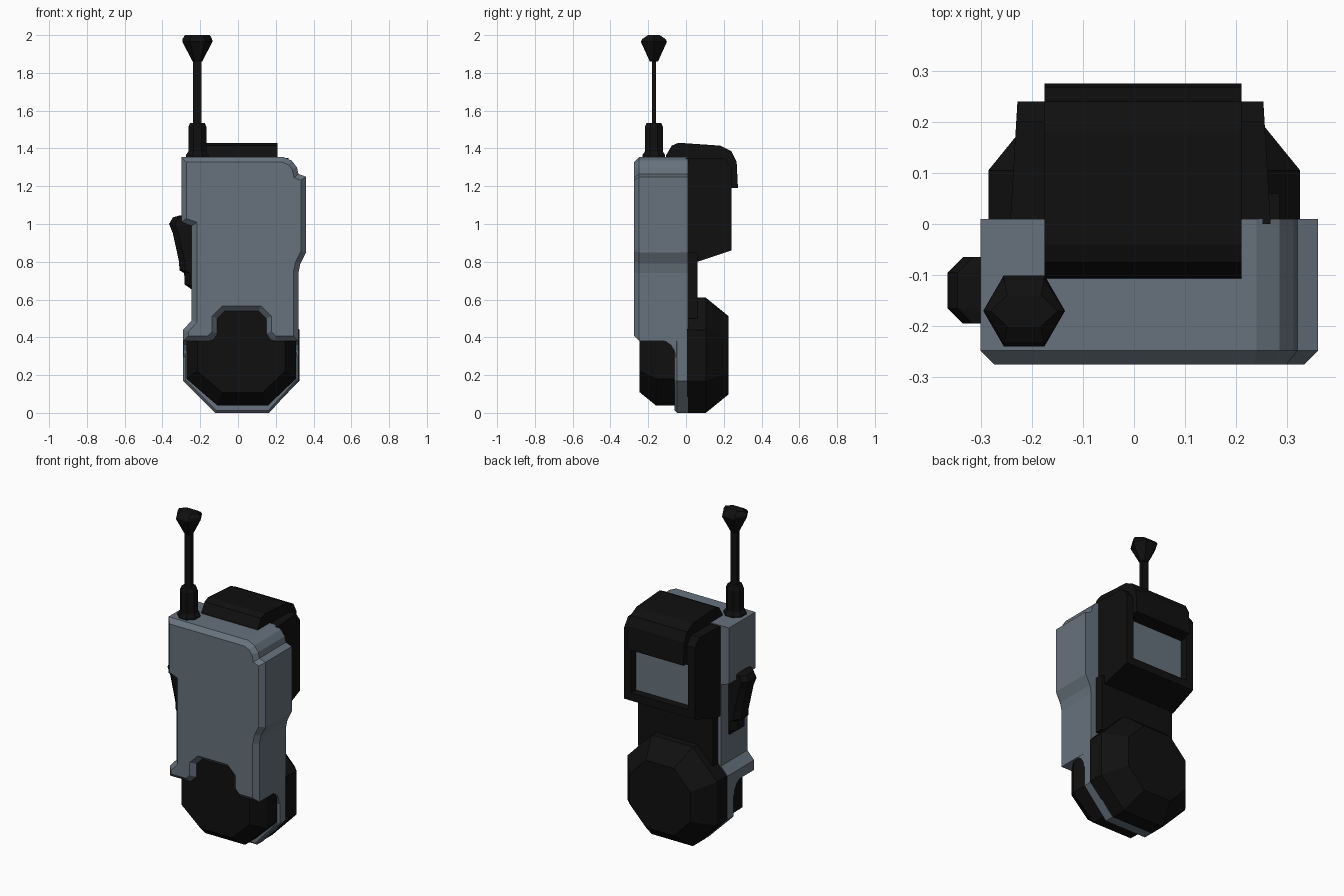
import bpy, bmesh, math

old = bpy.data.objects.get("Cube")
if old:
    bpy.data.objects.remove(old, do_unlink=True)


def material(name, rgb):
    m = bpy.data.materials.new(name)
    m.use_nodes = True
    m.diffuse_color = (*rgb, 1)
    bsdf = m.node_tree.nodes["Principled BSDF"]
    bsdf.inputs["Base Color"].default_value = (*rgb, 1)
    bsdf.inputs["Roughness"].default_value = 0.7
    return m


grey = material("slate grey", (0.135, 0.17, 0.205))
black = material("matte black", (0.005, 0.005, 0.005))


def loft(name, loops, mats, edit=None):
    """Bridge closed loops of points, cap both ends, then run an optional edit."""
    bm = bmesh.new()
    rings = [[bm.verts.new(p) for p in loop] for loop in loops]
    n = len(rings[0])
    for a, b in zip(rings, rings[1:]):
        for i in range(n):
            j = (i + 1) % n
            bm.faces.new((a[i], a[j], b[j], b[i]))
    first = bm.faces.new(rings[0])
    bm.faces.new(rings[-1])
    bmesh.ops.recalc_face_normals(bm, faces=bm.faces)
    if edit:
        edit(bm, first)
    mesh = bpy.data.meshes.new(name)
    bm.to_mesh(mesh)
    bm.free()
    for m in mats:
        mesh.materials.append(m)
    obj = bpy.data.objects.new(name, mesh)
    bpy.context.collection.objects.link(obj)
    return obj


def at_y(outline, y, scale=1, center=(0, 0)):
    cx, cz = center
    return [(cx + (x - cx) * scale, y, cz + (z - cz) * scale) for x, z in outline]


def along_x(profile, x0, x1):
    return [[(x, y, z) for y, z in profile] for x in (x0, x1)]


def chamfer_front(width):
    def edit(bm, first):
        bmesh.ops.bevel(bm, geom=list(first.edges), offset=width, segments=1,
                        affect='EDGES', clamp_overlap=False)
    return edit


# Main body shell, notched at the bottom for the front dome
neck = [(-0.11, 0.42), (-0.11, 0.5), (-0.07, 0.54),
        (0.11, 0.54), (0.15, 0.5), (0.15, 0.42)]
shell = [(-0.3, 1.355), (0.24, 1.355), (0.285, 1.335), (0.312, 1.3), (0.32, 1.265),
         (0.36, 1.25), (0.36, 0.85), (0.33, 0.79), (0.32, 0.74), (0.32, 0.38),
         (0.19, 0.38)] + neck[::-1] + [
         (-0.15, 0.38), (-0.29, 0.38), (-0.29, 0.44), (-0.245, 0.49),
         (-0.245, 0.99), (-0.3, 1.01)]
loft("body_shell", [at_y(shell, -0.275), at_y(shell, 0.01)], [grey], chamfer_front(0.027))

# Thin lower plate between the two domes
plate = [(-0.29, 0.42), (-0.29, 0.17), (-0.12, 0), (0.165, 0), (0.32, 0.17), (0.32, 0.42)]
loft("lower_plate", [at_y(plate, -0.06), at_y(plate, 0.01)], [grey], chamfer_front(0.012))

# Curved fillet joining the shell to the plate
arc = [(-0.14 + 0.085 * math.sin(t), 0.295 + 0.09 * math.cos(t))
       for t in (i * math.pi / 8 for i in range(5))]
loft("plate_fillet", along_x(arc + [(-0.02, 0.295), (-0.02, 0.39)], -0.289, 0.319), [grey])

# Front dome and its neck
dome = [(-0.273, 0.385), (-0.273, 0.18), (-0.11, 0.04),
        (0.16, 0.04), (0.307, 0.18), (0.307, 0.385)]
loft("front_dome", [at_y(dome, -0.245, 0.8, (0.017, 0.385)),
                    at_y(dome, -0.16), at_y(dome, -0.03)], [black])
tab = [(-0.15, 0.37)] + neck + [(0.19, 0.37)]
loft("front_neck", [at_y(tab, -0.245), at_y(tab, -0.1)], [black])

# Rear dome
octagon = [(-0.285, 0.17), (-0.12, 0), (0.16, 0), (0.325, 0.17),
           (0.325, 0.44), (0.16, 0.61), (-0.12, 0.61), (-0.285, 0.44)]
loft("rear_dome", [at_y(octagon, 0.225, 0.68, (0.02, 0.305)),
                   at_y(octagon, 0.105), at_y(octagon, 0.005)], [black])

# Rear panel between the dome and the display housing
panel = [(-0.225, 0.5), (0.285, 0.5), (0.285, 0.85), (-0.225, 0.85)]
loft("rear_panel", [at_y(panel, 0.06), at_y(panel, 0)], [black])

# Display housing with a recessed screen
profile = [(0, 0.8), (0.06, 0.8), (0.24, 0.86), (0.24, 1.23),
           (0.24, 1.3), (0.2, 1.35), (0, 1.35)]
sides = [[(0.0125 + s * (0.255 - 0.06 * y), y, z) for y, z in profile] for s in (-1, 1)]


def recess_screen(bm, first):
    bm.faces.ensure_lookup_table()
    back = max(bm.faces, key=lambda f: f.normal.y * f.calc_area())
    bmesh.ops.inset_individual(bm, faces=[back], thickness=0.068)
    bmesh.ops.inset_individual(bm, faces=[back], thickness=0.003, depth=-0.045)
    back.material_index = 1


loft("display_housing", sides, [black, grey], recess_screen)

# Hood over the display
hood = [(-0.11, 1.34), (-0.105, 1.365), (-0.075, 1.415), (-0.04, 1.43), (0.18, 1.415),
        (0.24, 1.385), (0.268, 1.33), (0.275, 1.19), (0.22, 1.19), (0.2, 1.32), (0.1, 1.34)]
loft("display_hood", along_x(hood, -0.175, 0.21), [black])

# Side switch
switch = [(-0.24, 1.045), (-0.31, 1.045), (-0.345, 1.035), (-0.365, 1.0), (-0.345, 0.95),
          (-0.312, 0.8), (-0.31, 0.755), (-0.285, 0.74), (-0.283, 0.68), (-0.24, 0.65)]


def at_depth(y, pull):
    return [(min(-0.24, x + pull), y, z) for x, z in switch]


loft("side_switch", [at_depth(-0.195, 0.03), at_depth(-0.165, 0),
                     at_depth(-0.095, 0), at_depth(-0.065, 0.03)], [black])


# Antenna: stacked rings of (half width, half depth, height)
def turned(name, rings, sides, turn=0):
    loops = [[(-0.215 + rx * math.cos(turn + math.tau * i / sides),
               -0.17 + ry * math.sin(turn + math.tau * i / sides), z)
              for i in range(sides)] for rx, ry, z in rings]
    loft(name, loops, [black])


turned("antenna_collar", [(0.065, 0.065, 1.35), (0.065, 0.065, 1.365), (0.051, 0.051, 1.385),
                          (0.051, 0.051, 1.515), (0.042, 0.042, 1.535)], 8, math.pi / 8)
turned("antenna_rod", [(0.032, 0.016, 1.52), (0.032, 0.016, 1.88)], 4, math.pi / 4)
turned("antenna_tip", [(0.025, 0.025, 1.86), (0.08, 0.08, 1.965),
                       (0.078, 0.07, 1.98), (0.066, 0.035, 2.0)], 6)
